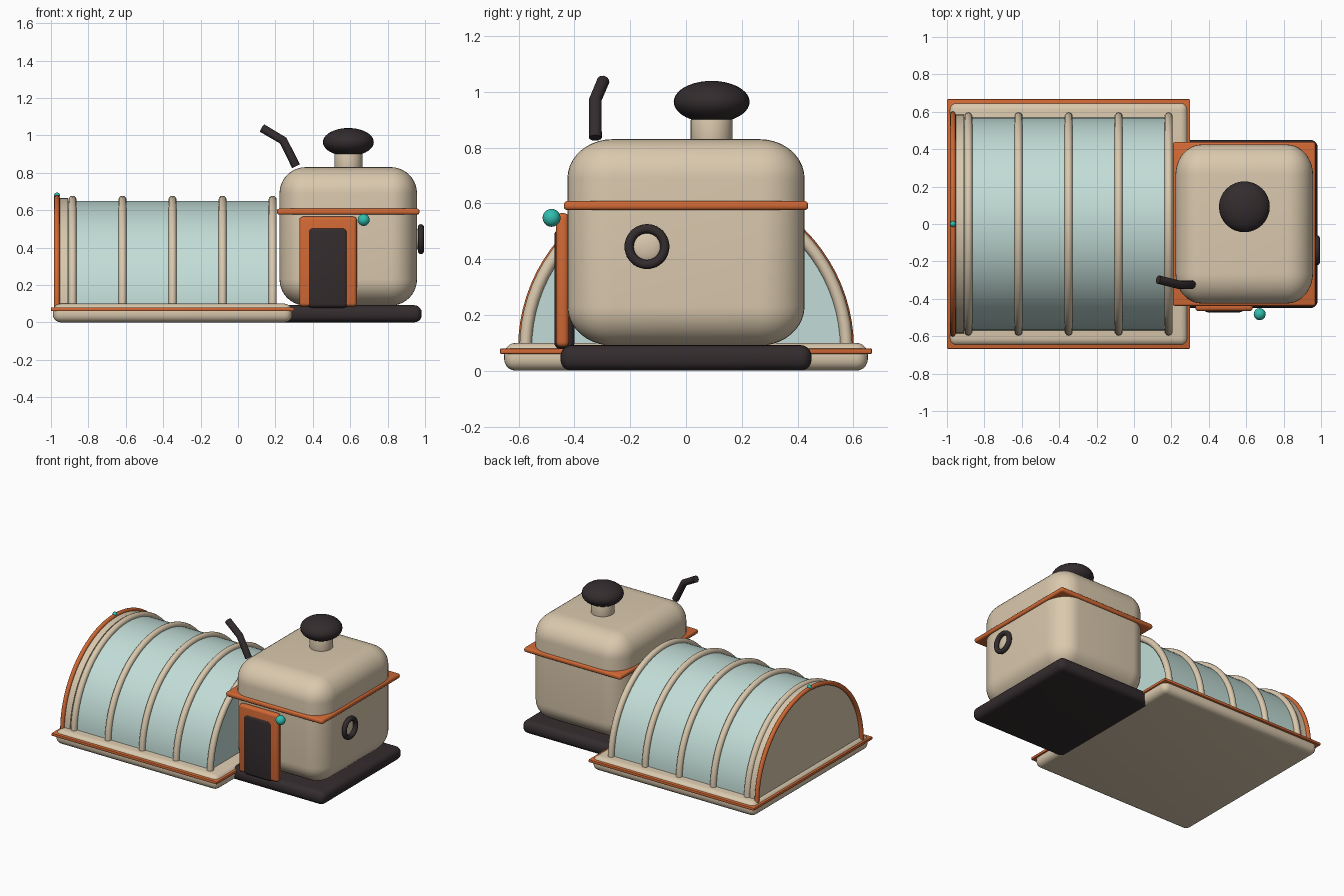
import bpy, bmesh, math
from mathutils import Vector, Matrix

cube = bpy.data.objects.get("Cube")
if cube:
    bpy.data.objects.remove(cube, do_unlink=True)


def material(name, rgb):
    m = bpy.data.materials.new(name)
    m.use_nodes = True
    m.diffuse_color = (*rgb, 1)
    m.node_tree.nodes["Principled BSDF"].inputs["Base Color"].default_value = (*rgb, 1)
    return m


CREAM = material("warm cream", (0.70, 0.58, 0.42))
ORANGE = material("copper orange", (0.64, 0.14, 0.035))
DARK = material("charcoal", (0.034, 0.025, 0.027))
GLASS = material("pale glass", (0.54, 0.72, 0.68))
TEAL = material("teal", (0.03, 0.51, 0.43))


def finish(obj, mat, angle=35):
    obj.data.materials.append(mat)
    bpy.ops.object.select_all(action="DESELECT")
    obj.select_set(True)
    bpy.context.view_layer.objects.active = obj
    if obj.type == "CURVE":
        bpy.ops.object.convert(target="MESH")
        obj = bpy.context.object
    bpy.ops.object.shade_smooth_by_angle(angle=math.radians(angle))
    return obj


def from_bmesh(name, bm, mat):
    bmesh.ops.recalc_face_normals(bm, faces=bm.faces)
    mesh = bpy.data.meshes.new(name)
    bm.to_mesh(mesh)
    bm.free()
    obj = bpy.data.objects.new(name, mesh)
    bpy.context.collection.objects.link(obj)
    return finish(obj, mat)


def box(name, lo, hi, mat, radius, segments=5, proportional=False):
    """Rounded box between two corners; a proportional radius is a share of each side."""
    lo, hi = Vector(lo), Vector(hi)
    bm = bmesh.new()
    bmesh.ops.create_cube(bm, size=1)
    if not proportional:
        bmesh.ops.scale(bm, vec=hi - lo, verts=bm.verts)
    bmesh.ops.bevel(bm, geom=bm.edges[:], offset=radius, segments=segments,
                    profile=0.5, affect="EDGES")
    if proportional:
        bmesh.ops.scale(bm, vec=hi - lo, verts=bm.verts)
    bmesh.ops.translate(bm, vec=(lo + hi) / 2, verts=bm.verts)
    return from_bmesh(name, bm, mat)


def ball(name, centre, radii, mat, u=32, v=20):
    bm = bmesh.new()
    bmesh.ops.create_uvsphere(bm, u_segments=u, v_segments=v, radius=1)
    bmesh.ops.scale(bm, vec=radii, verts=bm.verts)
    bmesh.ops.translate(bm, vec=centre, verts=bm.verts)
    return from_bmesh(name, bm, mat)


def tube(name, points, radius, mat, cyclic=False):
    curve = bpy.data.curves.new(name, "CURVE")
    curve.dimensions = "3D"
    curve.bevel_depth = radius
    curve.bevel_resolution = 4
    curve.use_fill_caps = True
    spline = curve.splines.new("POLY")
    spline.points.add(len(points) - 1)
    for p, co in zip(spline.points, points):
        p.co = (*co, 1)
    spline.use_cyclic_u = cyclic
    obj = bpy.data.objects.new(name, curve)
    bpy.context.collection.objects.link(obj)
    return finish(obj, mat, 40)


SPRING = 0.08  # height where the vault starts


def arc(x, r, n=40):
    return [(x, r * math.cos(math.pi * i / n), SPRING + r * math.sin(math.pi * i / n))
            for i in range(n + 1)]


def vault(name, x0, x1, r, mat):
    bm = bmesh.new()
    face = bm.faces.new([bm.verts.new(p) for p in arc(x0, r)])
    new = bmesh.ops.extrude_face_region(bm, geom=[face])["geom"]
    bmesh.ops.translate(bm, vec=(x1 - x0, 0, 0),
                        verts=[g for g in new if isinstance(g, bmesh.types.BMVert)])
    # keep both end caps closed
    bmesh.ops.holes_fill(bm, edges=[e for e in bm.edges if e.is_boundary], sides=0)
    return from_bmesh(name, bm, mat)


# Greenhouse base and trim
box("greenhouse_base", (-0.99, -0.652, 0), (0.29, 0.652, 0.10), CREAM, 0.042)
box("greenhouse_trim", (-1, -0.667, 0.06), (0.30, 0.667, 0.08), ORANGE, 0.005, 2)

# Glass vault, ribs and end wall
vault("glass_vault", -0.93, 0.185, 0.57, GLASS)
for i in range(5):
    tube(f"vault_rib_{i + 1}", arc(-0.885 + 0.2675 * i, 0.575), 0.022, CREAM)
vault("end_wall", -0.96, -0.91, 0.585, CREAM)
tube("end_arch", arc(-0.968, 0.587), 0.015, ORANGE)
ball("arch_bead", (-0.968, 0, 0.678), (0.016,) * 3, TEAL, 16, 10)

# House plinth, body and collar
box("house_plinth", (0.20, -0.45, 0), (0.982, 0.45, 0.092), DARK, 0.04)
box("house_body", (0.222, -0.425, 0.09), (0.957, 0.425, 0.83), CREAM, 0.19, 10, True)
box("house_collar", (0.208, -0.438, 0.576), (0.97, 0.438, 0.608), ORANGE, 0.012, 3)

# Roof knob
bm = bmesh.new()
bmesh.ops.create_cone(bm, cap_ends=True, segments=32, radius1=0.075, radius2=0.075, depth=0.10,
                      matrix=Matrix.Translation((0.59, 0.092, 0.86)))
rims = [e for e in bm.edges if abs(e.verts[0].co.z - e.verts[1].co.z) < 0.001]
bmesh.ops.bevel(bm, geom=rims, offset=0.012, segments=3, profile=0.5, affect="EDGES")
from_bmesh("knob_stem", bm, CREAM)
ball("roof_knob", (0.59, 0.092, 0.964), (0.136, 0.136, 0.075), DARK)

# Bent pipe
tube("bent_pipe", [(0.31, -0.325, 0.835), (0.242, -0.325, 0.972), (0.13, -0.297, 1.038)],
     0.023, DARK)

# Door with frame and bell
box("door_frame", (0.328, -0.466, 0.085), (0.635, -0.42, 0.565), ORANGE, 0.018, 4)
box("door_panel", (0.372, -0.472, 0.078), (0.587, -0.40, 0.508), DARK, 0.022, 4)
ball("door_bell", (0.672, -0.482, 0.548), (0.032,) * 3, TEAL, 24, 14)

# Round side window
ring = [(0.978, -0.14 + 0.064 * math.cos(math.tau * i / 40), 0.445 + 0.064 * math.sin(math.tau * i / 40))
        for i in range(40)]
tube("window_ring", ring, 0.0165, DARK, True)
ball("window_pane", (0.96, -0.14, 0.445), (0.018, 0.056, 0.056), CREAM)
